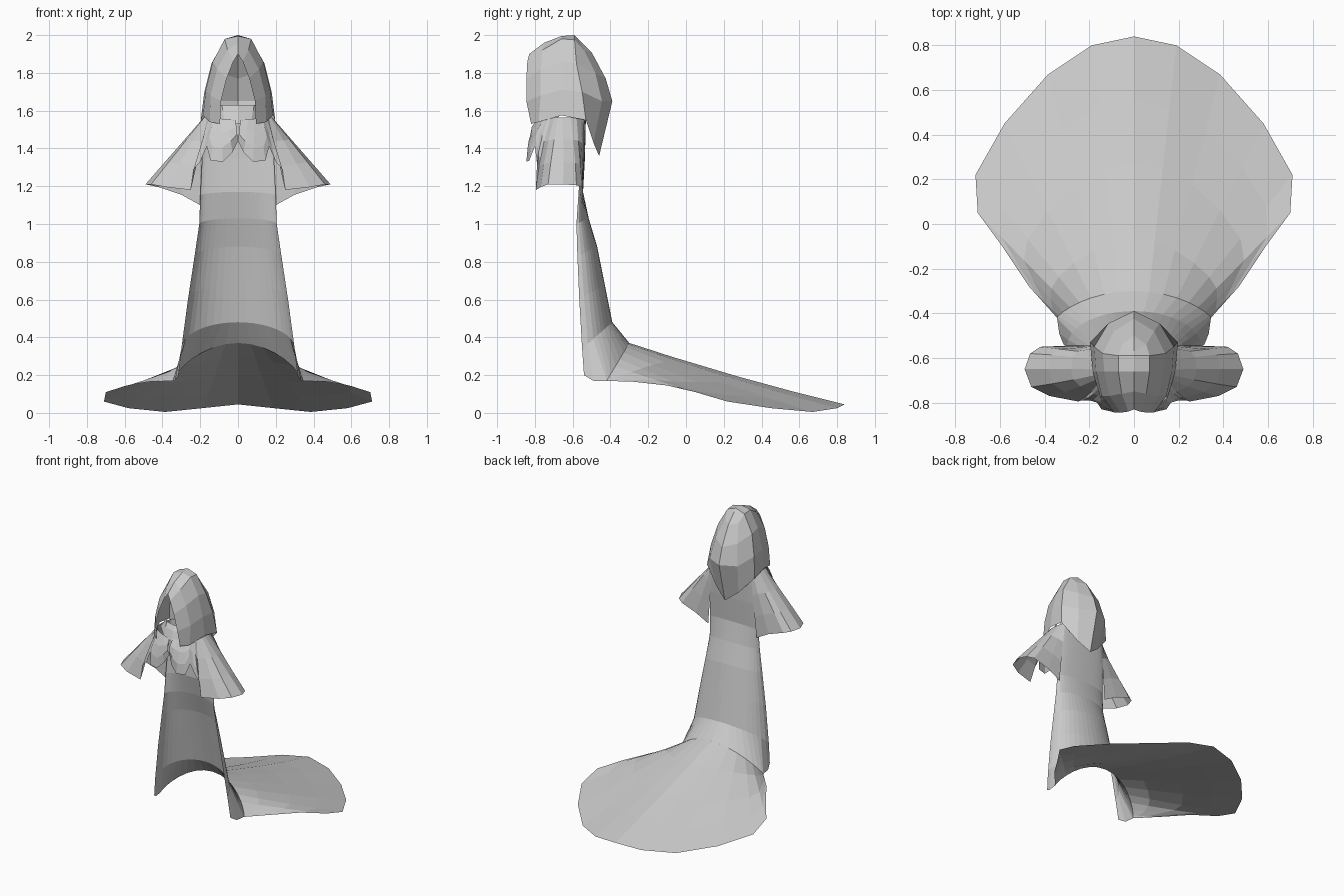
import bpy, bmesh
from math import sin, cos, radians
from mathutils import Vector


def half_sheet(name, rows):
    """Loft rows of points on the +x side into a cloth sheet and mirror it across x."""
    bm = bmesh.new()
    grid = [[bm.verts.new(p) for p in row] for row in rows]
    for r0, r1 in zip(grid, grid[1:]):
        for i in range(len(r0) - 1):
            bm.faces.new((r0[i], r0[i + 1], r1[i + 1], r1[i]))
    bmesh.ops.remove_doubles(bm, verts=bm.verts, dist=0.0005)
    bmesh.ops.recalc_face_normals(bm, faces=bm.faces)
    me = bpy.data.meshes.new(name)
    bm.to_mesh(me)
    bm.free()
    ob = bpy.data.objects.new(name, me)
    bpy.context.collection.objects.link(ob)
    mod = ob.modifiers.new("mirror", "MIRROR")
    mod.use_clip = True
    return ob


def blend(a, b, t):
    return [Vector(p).lerp(Vector(q), t) for p, q in zip(a, b)]


# where the robe turns into the train, from centre back to the side
turn = []
for k in range(9):
    t = radians(90 * k / 8)
    c = max(cos(t), 0) ** 1.6
    turn.append((0.345 * sin(t), -0.42 + 0.12 * c, 0.17 + 0.2 * c))

# robe: half width, edge y, centre y, edge z, centre z
angles = [68 * k / 8 for k in range(9)] + [79, 90]
levels = [(0.17, -0.55, -0.53, 1.56, 1.56), (0.19, -0.555, -0.535, 1.35, 1.35),
          (0.20, -0.57, -0.545, 1.15, 1.17), (0.205, -0.58, -0.515, 1.0, 1.03),
          (0.23, -0.575, -0.47, 0.83, 0.88), (0.265, -0.565, -0.43, 0.6, 0.68),
          (0.30, -0.55, -0.39, 0.34, 0.48)]
robe = []
for w, ye, yc, ze, zc in levels:
    robe.append([(w * sin(radians(a)), ye + (yc - ye) * cos(radians(a)),
                  ze + (zc - ze) * cos(radians(a))) for a in angles])
robe.append(turn + [(0.335, -0.49, 0.17), (0.315, -0.54, 0.2)])
half_sheet("robe", robe)

# train fanning out on the ground
rim = [(0, 0.84, 0.045), (0.19, 0.8, 0.025), (0.385, 0.67, 0.005), (0.58, 0.45, 0.025),
       (0.71, 0.22, 0.06), (0.70, 0.05, 0.11), (0.59, -0.1, 0.145), (0.47, -0.28, 0.165), turn[8]]
train = []
for t in (0, 0.2, 0.5, 0.75, 1):
    row = blend(turn, rim, t)
    for p, edge in zip(row, rim):
        p.z -= 0.04 * t * (1 - t) * max(0, 0.5 + edge[1])
    train.append(row)
half_sheet("train", train)

# bell sleeves and front lapels: one hem running from back to centre front
hem = [(0.2, -0.548, 1.1), (0.3, -0.545, 1.155), (0.42, -0.55, 1.195), (0.465, -0.58, 1.205),
       (0.49, -0.65, 1.21), (0.46, -0.73, 1.21), (0.38, -0.77, 1.195), (0.25, -0.795, 1.18),
       (0.235, -0.79, 1.29), (0.2, -0.79, 1.33), (0.165, -0.80, 1.41), (0.145, -0.83, 1.335),
       (0.08, -0.845, 1.33), (0.03, -0.83, 1.38), (0.0, -0.81, 1.44)]
turns = [62, 66, 72, 79, 88, 98, 107, 116, 122, 128, 134, 140, 150, 162, 176]
neck = [(0.18 * sin(radians(a)), -0.66 + (0.13 if a > 90 else 0.26) * cos(radians(a)),
         1.55 + 0.015 * sin(radians(a))) for a in turns]
cape = []
for t in (0, 0.33, 0.67, 1):
    row = blend(neck, hem, t)
    for p, a in zip(row, turns):
        if a > 75:
            p.y += 0.09 * t * (1 - t) * cos(radians(a))
    cape.append(row)
half_sheet("sleeves", cape)

# hood: arches from the face opening to the back seam, each bottom to crown
hood = [
    [(0.095, -0.82, 1.53), (0.09, -0.845, 1.65), (0.06, -0.845, 1.77), (0.025, -0.84, 1.86), (0, -0.83, 1.9)],
    [(0.15, -0.78, 1.54), (0.145, -0.77, 1.68), (0.11, -0.77, 1.82), (0.055, -0.76, 1.92), (0, -0.75, 1.96)],
    [(0.185, -0.66, 1.575), (0.17, -0.66, 1.71), (0.133, -0.66, 1.86), (0.07, -0.66, 1.98), (0, -0.66, 1.995)],
    [(0.197, -0.53, 1.55), (0.178, -0.55, 1.7), (0.14, -0.58, 1.85), (0.07, -0.59, 1.975), (0, -0.59, 2.0)],
    [(0.09, -0.49, 1.43), (0.115, -0.445, 1.65), (0.09, -0.48, 1.8), (0.055, -0.54, 1.92), (0, -0.57, 1.98)],
    [(0, -0.46, 1.36), (0, -0.39, 1.65), (0, -0.425, 1.77), (0, -0.50, 1.91), (0, -0.57, 1.98)],
]
half_sheet("hood", hood)

# collar wrapped inside the hood opening
half_sheet("inner_collar", [
    [(0, -0.74, 1.63), (0.085, -0.72, 1.63), (0.14, -0.65, 1.62)],
    [(0, -0.77, 1.6), (0.08, -0.74, 1.6), (0.15, -0.66, 1.59)],
    [(0, -0.79, 1.53), (0.07, -0.775, 1.545), (0.165, -0.68, 1.56)]])
